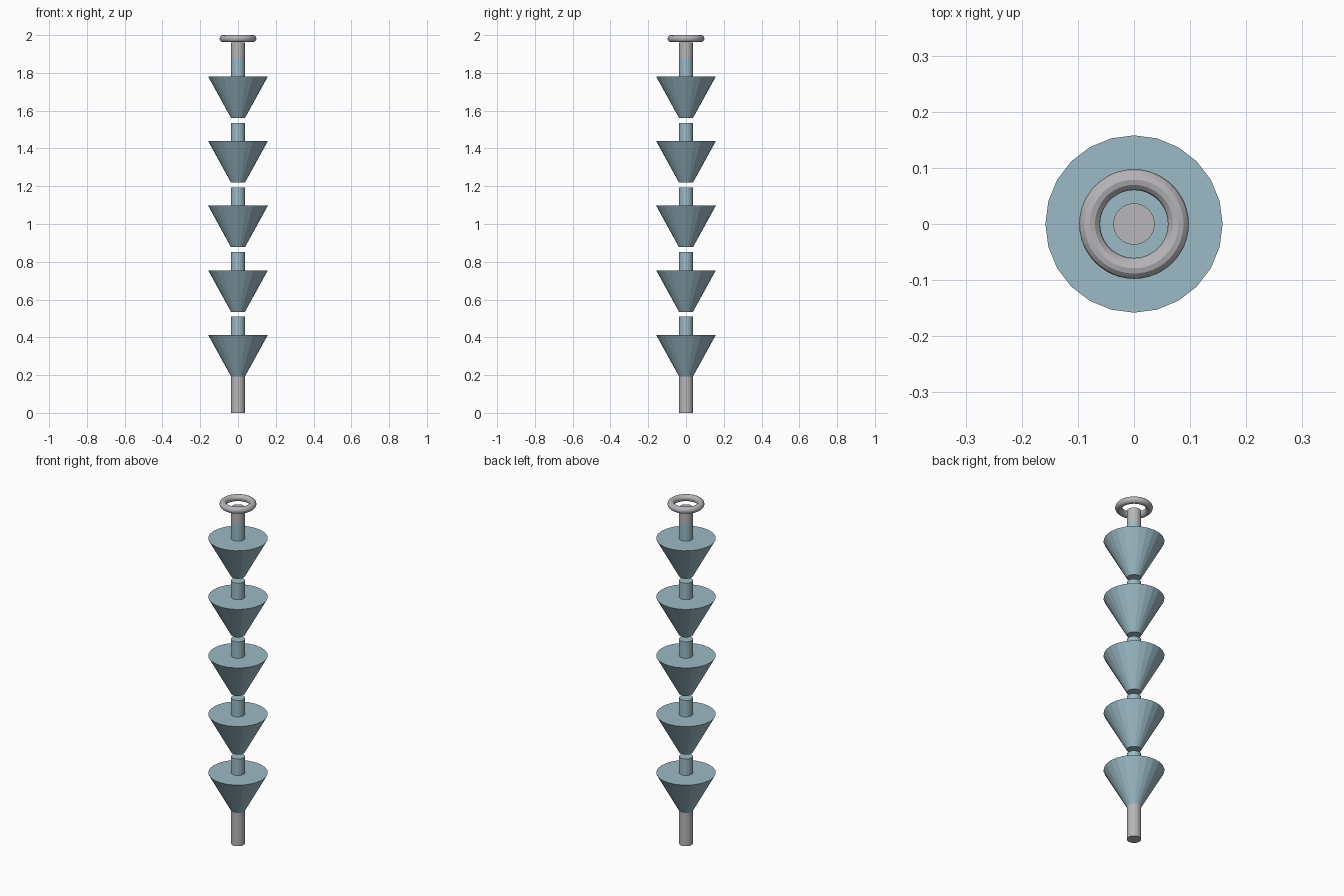
import bpy

if "Cube" in bpy.data.objects:
    bpy.data.objects.remove(bpy.data.objects["Cube"], do_unlink=True)


def make_material(name, colour):
    mat = bpy.data.materials.new(name)
    mat.use_nodes = True
    mat.diffuse_color = colour
    mat.node_tree.nodes["Principled BSDF"].inputs["Base Color"].default_value = colour
    return mat


glass = make_material("pale blue", (0.33, 0.49, 0.56, 1))
metal = make_material("silver grey", (0.48, 0.465, 0.49, 1))

SIDES = 24
ROD = 0.037        # radius of rods and necks
RIM = 0.158        # radius of cup rims
PITCH = 0.342      # spacing between cups
FIRST = 0.193      # underside of lowest cup
CUP = 0.22         # cup height
NECK_TOP = 0.316   # neck top above the cup underside
CUPS = 5


def frustum(name, z0, z1, r0, r1, mat):
    """Closed, flat-shaded cone section between two heights."""
    bpy.ops.mesh.primitive_cone_add(vertices=SIDES, radius1=r0, radius2=r1,
                                    depth=z1 - z0, location=(0, 0, (z0 + z1) / 2))
    obj = bpy.context.object
    obj.name = name
    obj.data.materials.append(mat)
    return obj


# Bottom rod
frustum("bottom_rod", 0, FIRST, ROD, ROD, metal)

# Flared cups, each with a short neck on top
for i in range(CUPS):
    z = FIRST + i * PITCH
    frustum(f"cup_{i + 1}", z, z + CUP, ROD, RIM, glass)
    frustum(f"neck_{i + 1}", z + CUP, z + NECK_TOP, ROD, ROD, glass)

# Top rod and hanging ring
top_neck = FIRST + (CUPS - 1) * PITCH + NECK_TOP
frustum("top_rod", top_neck, 1.962, ROD, ROD, metal)
bpy.ops.mesh.primitive_torus_add(major_radius=0.079, minor_radius=0.0187,
                                 major_segments=48, minor_segments=12,
                                 location=(0, 0, 1.9813))
ring = bpy.context.object
ring.name = "top_ring"
ring.data.materials.append(metal)
